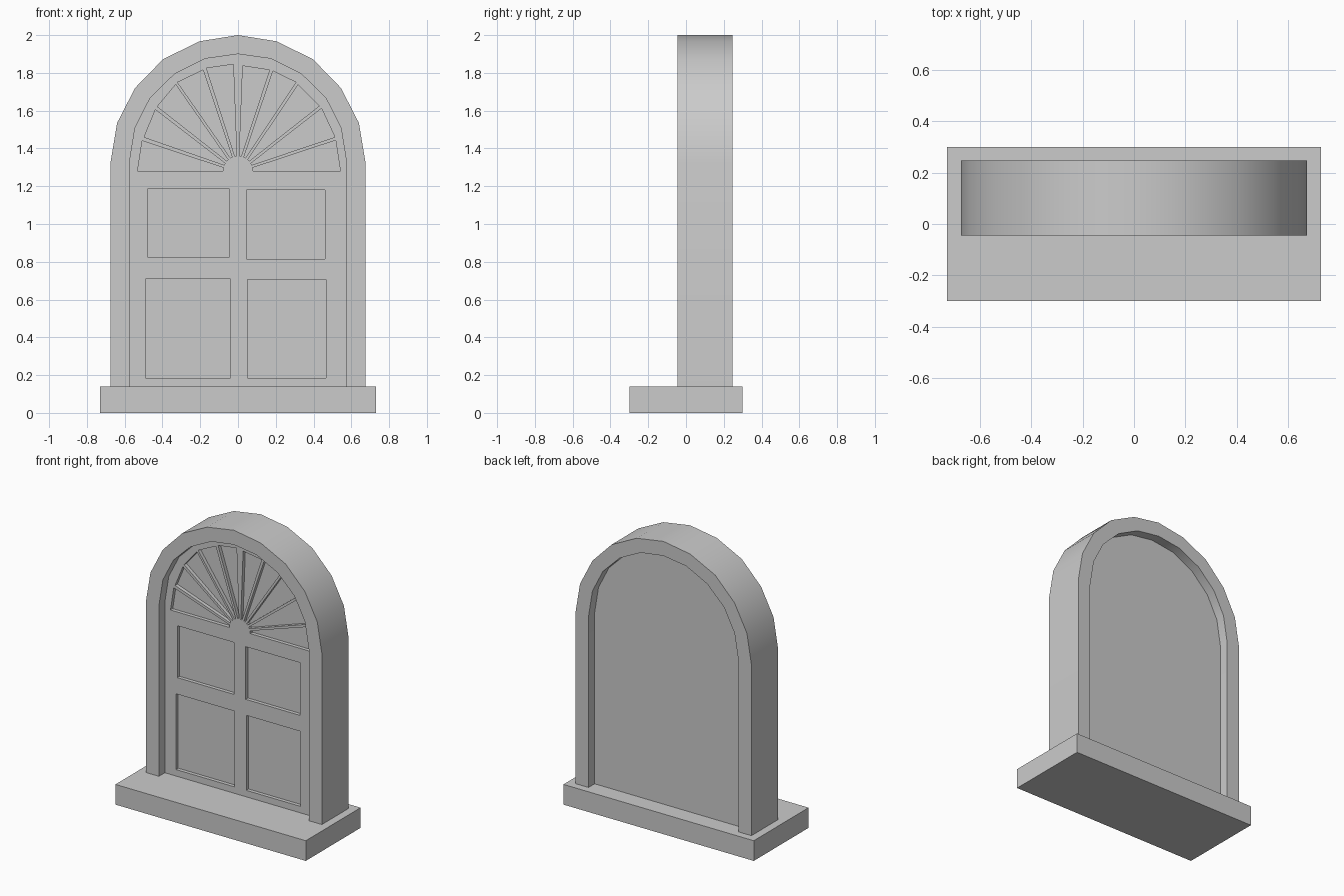
import bpy, bmesh
from math import sin, cos, radians

if "Cube" in bpy.data.objects:
    bpy.data.objects.remove(bpy.data.objects["Cube"])

FRONT, BACK = -0.045, 0.247        # frame depth
PANEL_FRONT, PANEL_BACK = 0.02, 0.18
RECESS = 0.025
SILL_TOP = 0.14


def prisms(name, outlines, y0, y1):
    """Extrude each (x, z) outline from y0 to y1 into one object."""
    bm = bmesh.new()
    for pts in outlines:
        face = bm.faces.new([bm.verts.new((x, y0, z)) for x, z in pts])
        ext = bmesh.ops.extrude_face_region(bm, geom=[face], use_keep_orig=True)
        verts = [v for v in ext["geom"] if isinstance(v, bmesh.types.BMVert)]
        bmesh.ops.translate(bm, verts=verts, vec=(0, y1 - y0, 0))
    bmesh.ops.recalc_face_normals(bm, faces=bm.faces)
    mesh = bpy.data.meshes.new(name)
    bm.to_mesh(mesh)
    bm.free()
    obj = bpy.data.objects.new(name, mesh)
    bpy.context.collection.objects.link(obj)
    return obj


def rect(x0, x1, z0, z1):
    return [(x0, z0), (x1, z0), (x1, z1), (x0, z1)]


def mirrored(half):
    """Right half from bottom to crown, continued down the left side."""
    return half + [(-x, z) for x, z in half[-2::-1]]


# Arch outlines
outer = mirrored([(0.675, SILL_TOP), (0.675, 1.325), (0.64, 1.535), (0.545, 1.72),
                  (0.397, 1.872), (0.205, 1.967), (0, 2.0)])
inner = mirrored([(0.575, SILL_TOP), (0.575, 1.325), (0.545, 1.51), (0.465, 1.667),
                  (0.335, 1.795), (0.175, 1.875), (0, 1.9)])

# Sill
prisms("sill", [rect(-0.73, 0.73, 0, SILL_TOP)], -0.3, 0.3)

# Arched frame, smooth around the curve
frame = prisms("arched_frame", [outer + inner[::-1]], FRONT, BACK)
frame.data.shade_smooth()
frame.data.set_sharp_from_angle(angle=radians(30))

# Door panel
panel = prisms("window_panel", [inner], PANEL_FRONT, PANEL_BACK)

# Rectangular pane recesses
recesses = [rect(-0.48, -0.045, 0.825, 1.185), rect(0.045, 0.46, 0.815, 1.18),
            rect(-0.49, -0.04, 0.185, 0.71), rect(0.05, 0.465, 0.185, 0.705)]

# Fanlight wedges: outer corners, from the horizontal up to the middle
fan = {
    1: [((0.542, 1.28), (0.517, 1.443)), ((0.513, 1.46), (0.442, 1.612)),
        ((0.43, 1.625), (0.318, 1.738)), ((0.307, 1.75), (0.185, 1.81)),
        ((0.167, 1.815), (0.025, 1.837))],
    -1: [((-0.532, 1.28), (-0.507, 1.44)), ((-0.497, 1.46), (-0.437, 1.605)),
         ((-0.427, 1.622), (-0.33, 1.738)), ((-0.32, 1.75), (-0.185, 1.815)),
         ((-0.167, 1.825), (-0.025, 1.845))],
}
for side, wedges in fan.items():
    for k, (low, high) in enumerate(wedges):
        a0 = 0 if k == 0 else 18 * k + 6
        tips = [(side * 0.08 * cos(radians(a)), 1.28 + 0.08 * sin(radians(a)))
                for a in (18 * k + 13, a0)]
        recesses.append([low, high] + tips)

# Cut the recesses into the front of the panel
cutter = prisms("recess_cutter", recesses, PANEL_FRONT - 0.05, PANEL_FRONT + RECESS)
cutter.hide_render = True
cutter.hide_set(True)
cut = panel.modifiers.new("recesses", "BOOLEAN")
cut.operation = "DIFFERENCE"
cut.solver = "EXACT"
cut.object = cutter
